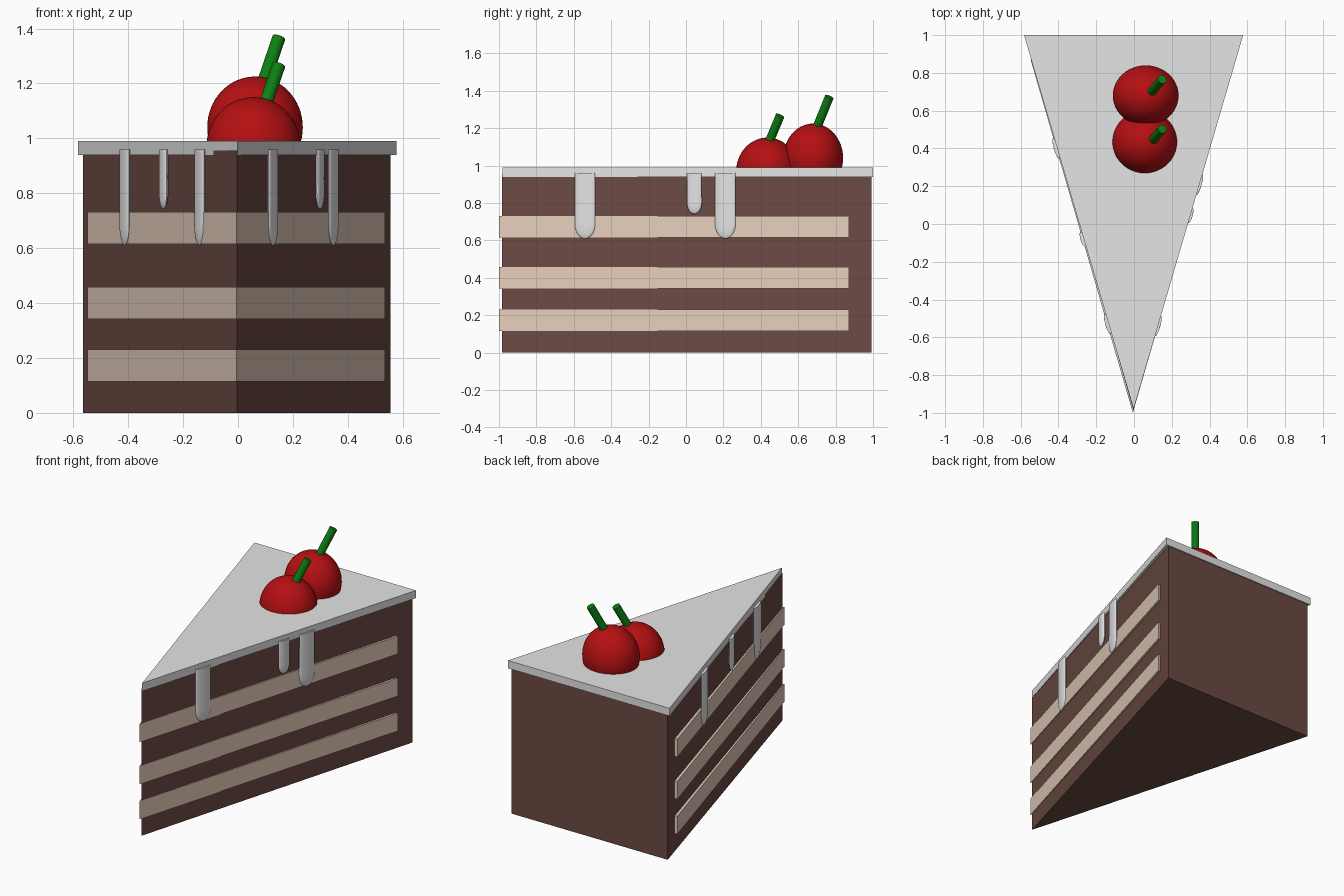
import bpy
import bmesh
import math
from mathutils import Vector, Matrix

cube = bpy.data.objects.get("Cube")
if cube:
    bpy.data.objects.remove(cube, do_unlink=True)


def material(name, rgb):
    m = bpy.data.materials.new(name)
    m.use_nodes = True
    m.diffuse_color = (*rgb, 1)
    m.node_tree.nodes["Principled BSDF"].inputs["Base Color"].default_value = (*rgb, 1)
    return m


SPONGE = material("chocolate sponge", (0.15, 0.068, 0.057))
CREAM = material("cream filling", (0.79, 0.62, 0.5))
ICING = material("white icing", (0.78, 0.78, 0.78))
RED = material("cherry red", (0.46, 0.005, 0.006))
GREEN = material("stem green", (0.004, 0.21, 0.007))


def finish(bm, name, mat, smooth=False):
    bmesh.ops.recalc_face_normals(bm, faces=bm.faces)
    mesh = bpy.data.meshes.new(name)
    bm.to_mesh(mesh)
    bm.free()
    mesh.materials.append(mat)
    for p in mesh.polygons:
        p.use_smooth = smooth
    obj = bpy.data.objects.new(name, mesh)
    bpy.context.collection.objects.link(obj)
    return obj


def wedge(name, mat, half, tip, back, z0, z1, cx=-0.004):
    """Triangular slab with its point towards the front."""
    bm = bmesh.new()
    outline = [(cx, tip), (cx + half, back), (cx - half, back)]
    face = bm.faces.new([bm.verts.new((x, y, z0)) for x, y in outline])
    top = bmesh.ops.extrude_face_region(bm, geom=[face])["geom"]
    for v in top:
        if isinstance(v, bmesh.types.BMVert):
            v.co.z = z1
    return finish(bm, name, mat)


# Sponge, icing lid and cream layers
wedge("sponge", SPONGE, 0.56, -0.983, 0.993, 0, 0.955)
wedge("icing_top", ICING, 0.58, -0.98, 1.0, 0.94, 0.99, -0.002)
for i, z in enumerate((0.115, 0.342, 0.615)):
    wedge(f"cream_layer_{i + 1}", CREAM, 0.542, -1.0, 0.872, z, z + 0.116, -0.006)


def drip(name, side, y, half, bottom, out):
    """Flattened run of icing with a rounded lower end."""
    bm = bmesh.new()
    bmesh.ops.create_uvsphere(bm, u_segments=24, v_segments=16, radius=1)
    round_h = half * 1.4
    for v in bm.verts:
        z = 0.96 if v.co.z > 0.01 else bottom + round_h * (1 + v.co.z)
        v.co = (v.co.x * 0.012, v.co.y * half, z)
    x = side * (0.293 * (y + 0.98) + out)
    turn = Matrix.Rotation(-side * math.atan(0.293), 4, "Z")
    bm.transform(Matrix.Translation((x, y, 0)) @ turn)
    obj = finish(bm, name, ICING, True)
    bpy.context.view_layer.objects.active = obj
    obj.select_set(True)
    bpy.ops.object.shade_smooth_by_angle(angle=math.radians(40))
    obj.select_set(False)


# Icing drips on both cut sides
bpy.ops.object.select_all(action="DESELECT")
for label, side, out, places in (("left", 1, -0.002, (-0.54, 0.045, 0.21)),
                                 ("right", -1, 0.008, (-0.53, -0.08, 0.4))):
    for i, y in enumerate(places):
        short = i == 1
        drip(f"{label}_drip_{i + 1}", side, y, 0.041 if short else 0.057,
             0.742 if short else 0.61, out)


def cherry(name, centre, radii):
    bm = bmesh.new()
    bmesh.ops.create_uvsphere(bm, u_segments=48, v_segments=32, radius=1)
    bm.transform(Matrix.Translation(centre) @ Matrix.Diagonal((*radii, 1)))
    finish(bm, name, RED)


def stem(name, start, end):
    a, b = Vector(start), Vector(end)
    bm = bmesh.new()
    bmesh.ops.create_cone(bm, cap_ends=True, segments=24, radius1=0.024,
                          radius2=0.024, depth=(b - a).length)
    turn = (b - a).to_track_quat("Z", "Y").to_matrix().to_4x4()
    bm.transform(Matrix.Translation((a + b) / 2) @ turn)
    finish(bm, name, GREEN)


# Cherries with slanted stems
cherry("back_cherry", (0.062, 0.68, 1.04), (0.174, 0.16, 0.185))
stem("back_cherry_stem", (0.085, 0.69, 1.18), (0.149, 0.766, 1.367))
cherry("front_cherry", (0.057, 0.435, 0.968), (0.172, 0.167, 0.182))
stem("front_cherry_stem", (0.085, 0.425, 1.08), (0.149, 0.503, 1.267))
